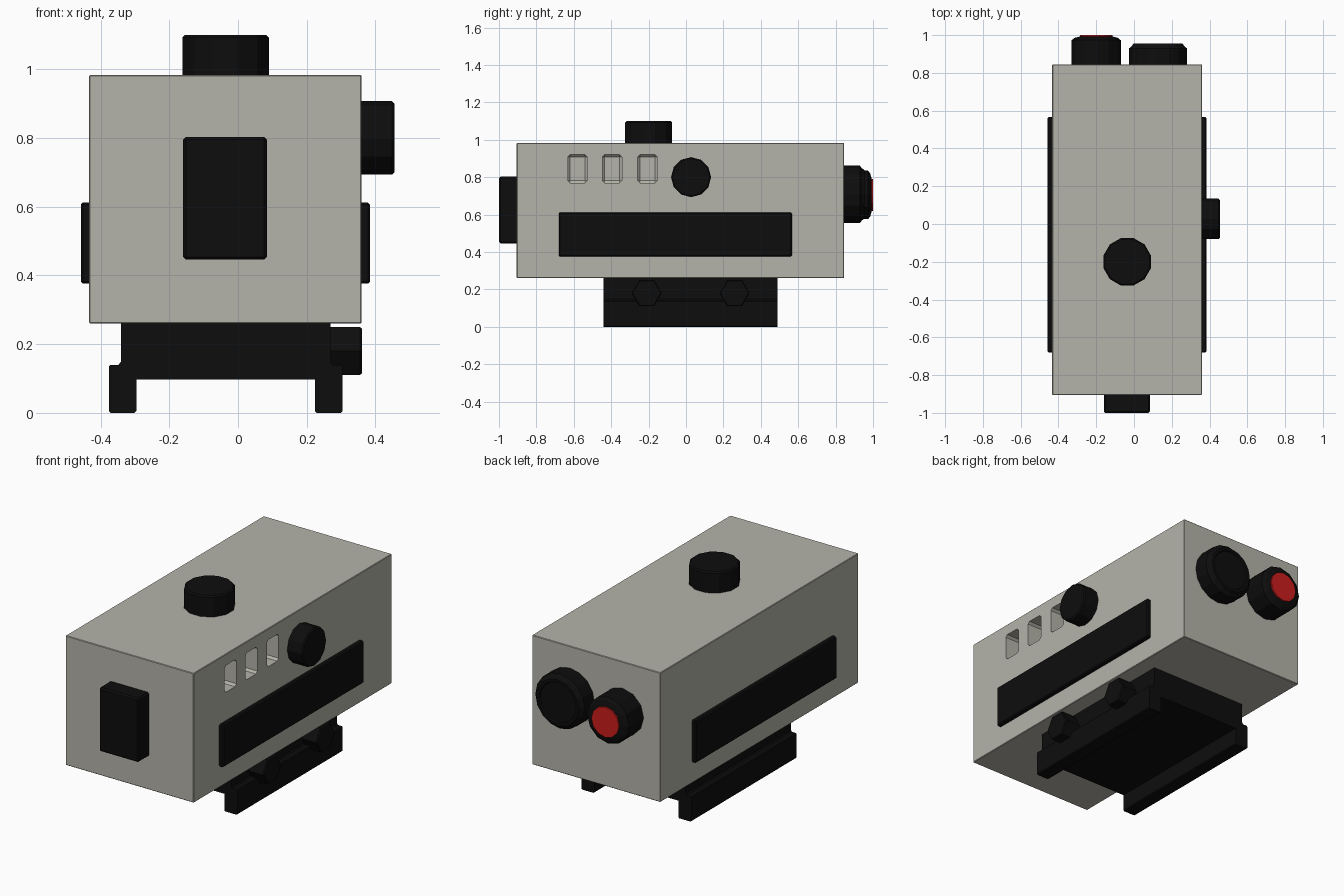
import bpy, bmesh
from math import pi
from mathutils import Matrix, Vector

if "Cube" in bpy.data.objects:
    bpy.data.objects.remove(bpy.data.objects["Cube"])


def material(name, rgb):
    m = bpy.data.materials.new(name)
    m.use_nodes = True
    m.diffuse_color = (*rgb, 1)
    m.node_tree.nodes["Principled BSDF"].inputs["Base Color"].default_value = (*rgb, 1)
    return m


GREY = material("warm grey", (0.46, 0.455, 0.40))
BLACK = material("matt black", (0.004, 0.004, 0.004))
RED = material("signal red", (0.6, 0.012, 0.012))


def finish(bm, name, mat):
    bmesh.ops.recalc_face_normals(bm, faces=bm.faces)
    mesh = bpy.data.meshes.new(name)
    bm.to_mesh(mesh)
    bm.free()
    mesh.materials.append(mat)
    obj = bpy.data.objects.new(name, mesh)
    bpy.context.collection.objects.link(obj)
    return obj


def box(name, lo, hi, mat, bevel=0.0):
    """Box between two corners, with optional chamfered edges."""
    bm = bmesh.new()
    bmesh.ops.create_cube(bm, size=1)
    lo, hi = Vector(lo), Vector(hi)
    for v in bm.verts:
        v.co = (lo + hi) / 2 + v.co * (hi - lo)
    if bevel:
        bmesh.ops.bevel(bm, geom=bm.edges[:], offset=bevel, segments=1, affect='EDGES')
    return finish(bm, name, mat)


TURN = {'x': Matrix.Rotation(pi / 2, 4, 'Y'),
        'y': Matrix.Rotation(-pi / 2, 4, 'X'),
        'z': Matrix.Identity(4)}


def turned(name, base, axis, profile, mat, sides=12, spin=0.0):
    """Stack rings of (radius, height) from the base along an axis."""
    bm = bmesh.new()
    rings = []
    for radius, height in profile:
        ring = []
        for i in range(sides):
            p = Matrix.Rotation(2 * pi * i / sides + spin, 4, 'Z') @ Vector((radius, 0, height))
            ring.append(bm.verts.new(Vector(base) + TURN[axis] @ p))
        rings.append(ring)
    for a, b in zip(rings, rings[1:]):
        for i in range(sides):
            j = (i + 1) % sides
            bm.faces.new((a[i], a[j], b[j], b[i]))
    bm.faces.new(rings[0])
    bm.faces.new(rings[-1])
    return finish(bm, name, mat)


# Housing with three indicator windows cut in its side
housing = box("housing", (-0.433, -0.905, 0.26), (0.36, 0.845, 0.983), GREY, 0.003)
for y in (-0.58, -0.395, -0.207):
    cutter = box("window_cutter", (0.1, y - 0.052, 0.77), (0.5, y + 0.052, 0.92), GREY, 0.012)
    cutter.hide_render = True
    mod = housing.modifiers.new("window", 'BOOLEAN')
    mod.object = cutter
    mod.solver = 'EXACT'
    bpy.context.view_layer.objects.active = housing
    bpy.ops.object.modifier_apply(modifier=mod.name)
    bpy.data.objects.remove(cutter)

# Side panels and front window
box("left_panel", (0.35, -0.68, 0.376), (0.384, 0.566, 0.612), BLACK, 0.006)
box("right_panel", (-0.457, -0.68, 0.376), (-0.42, 0.566, 0.612), BLACK, 0.006)
box("front_window", (-0.16, -1.0, 0.446), (0.084, -0.89, 0.803), BLACK, 0.008)

# Adjustment knobs on the top and side
turned("top_knob", (-0.036, -0.2, 0.97), 'z',
       [(0.13, 0), (0.13, 0.122), (0.122, 0.13)], BLACK, spin=pi / 12)
turned("side_knob", (0.35, 0.027, 0.80), 'x',
       [(0.107, 0), (0.107, 0.098), (0.1, 0.105)], BLACK)

# Rear lens cap and rear button
turned("rear_cap", (0.127, 0.835, 0.708), 'y',
       [(0.153, 0), (0.153, 0.095), (0.14, 0.105), (0.13, 0.12), (0.115, 0.12), (0.11, 0.112)],
       BLACK, sides=16)
turned("rear_button_housing", (-0.2, 0.835, 0.705), 'y',
       [(0.13, 0), (0.13, 0.138), (0.115, 0.15), (0.09, 0.157)], BLACK)
turned("rear_button", (-0.2, 0.97, 0.705), 'y', [(0.085, 0), (0.085, 0.03)], RED)

# Rail clamp extruded from its cross-section
half = [(0.305, 0.262), (0.305, 0.148), (0.312, 0.14), (0.335, 0.14), (0.34, 0.135),
        (0.34, 0.005), (0.335, 0), (0.265, 0), (0.26, 0.005), (0.26, 0.097)]
outline = half + [(-x, z) for x, z in reversed(half)]
bm = bmesh.new()
face = bm.faces.new([bm.verts.new((x - 0.036, -0.44, z)) for x, z in outline])
grown = bmesh.ops.extrude_face_region(bm, geom=[face])["geom"]
bmesh.ops.translate(bm, vec=(0, 0.93, 0),
                    verts=[g for g in grown if isinstance(g, bmesh.types.BMVert)])
finish(bm, "rail_clamp", BLACK)

# Hexagonal clamp bolts
for label, y in (("front", -0.21), ("rear", 0.26)):
    turned(label + "_clamp_bolt", (0.25, y, 0.18), 'x',
           [(0.08, 0), (0.08, 0.105), (0.075, 0.111)], BLACK, sides=6, spin=pi / 2)
